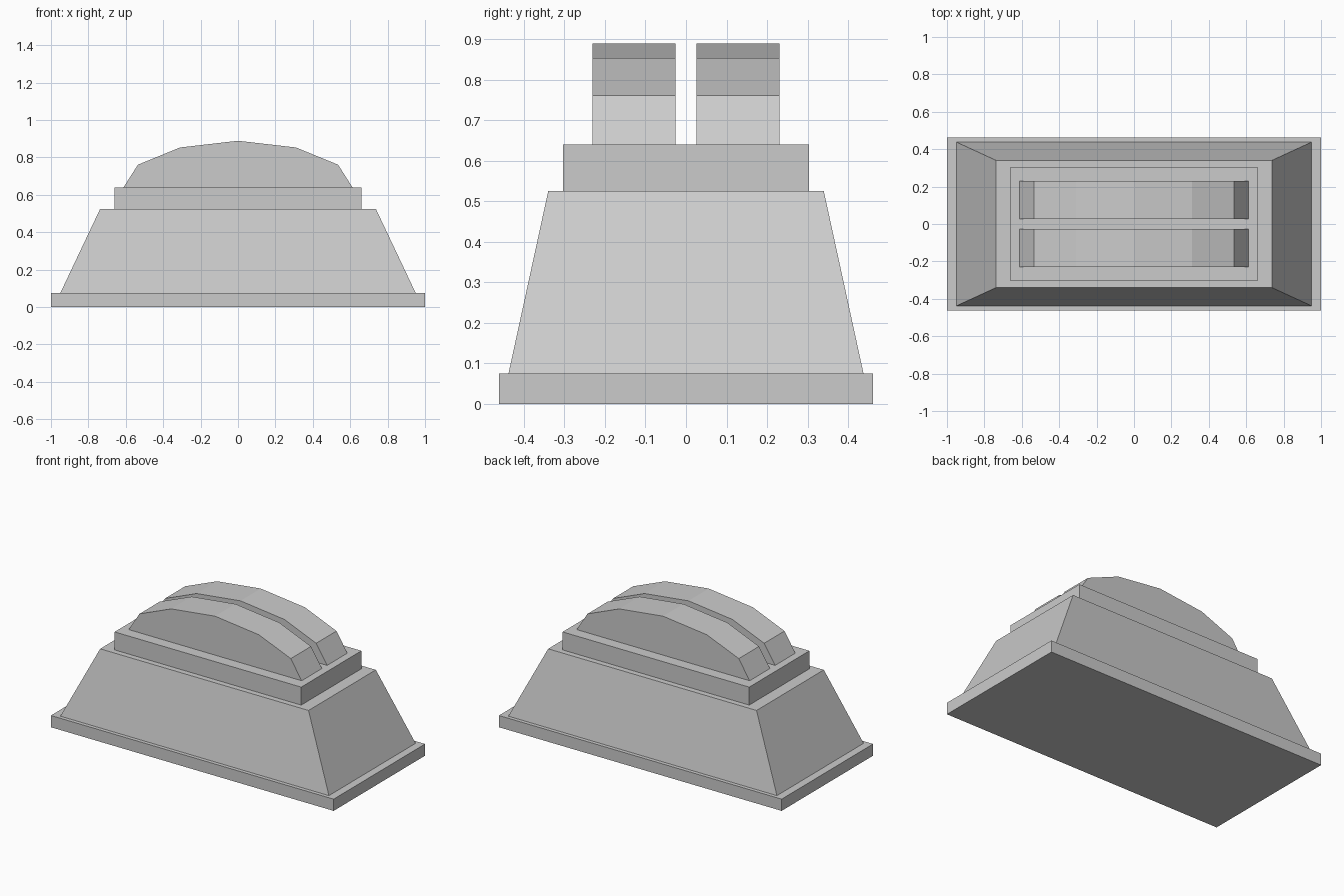
import bpy
import bmesh

if "Cube" in bpy.data.objects:
    bpy.data.objects.remove(bpy.data.objects["Cube"])


def make_object(name, bm):
    bmesh.ops.recalc_face_normals(bm, faces=bm.faces)
    mesh = bpy.data.meshes.new(name)
    bm.to_mesh(mesh)
    bm.free()
    obj = bpy.data.objects.new(name, mesh)
    bpy.context.collection.objects.link(obj)
    return obj


def block(name, bottom, top, z0, z1):
    """Rectangular block, tapered when bottom and top half sizes differ."""
    bm = bmesh.new()
    bmesh.ops.create_cube(bm, size=2)
    for v in bm.verts:
        hx, hy = top if v.co.z > 0 else bottom
        v.co = (v.co.x * hx, v.co.y * hy, z1 if v.co.z > 0 else z0)
    return make_object(name, bm)


def arched_bar(name, half_profile, y0, y1):
    """Mirror a half profile in x and extrude it along y."""
    profile = half_profile + [(-x, z) for x, z in reversed(half_profile) if x > 0]
    bm = bmesh.new()
    face = bm.faces.new([bm.verts.new((x, y0, z)) for x, z in profile])
    out = bmesh.ops.extrude_face_region(bm, geom=[face], use_keep_orig=True)
    moved = [g for g in out["geom"] if isinstance(g, bmesh.types.BMVert)]
    bmesh.ops.translate(bm, verts=moved, vec=(0, y1 - y0, 0))
    return make_object(name, bm)


# Stacked base, from the ground up
block("base_plate", (1.0, 0.462), (1.0, 0.462), 0.0, 0.075)
block("tapered_body", (0.95, 0.438), (0.737, 0.34), 0.075, 0.525)
block("upper_step", (0.66, 0.304), (0.66, 0.304), 0.525, 0.64)

# Twin faceted arches on top, one on each side of the gap
arch = [(0.612, 0.64), (0.535, 0.761), (0.31, 0.853), (0.0, 0.889)]
arched_bar("front_arch", arch, -0.231, -0.026)
arched_bar("back_arch", arch, 0.026, 0.231)
